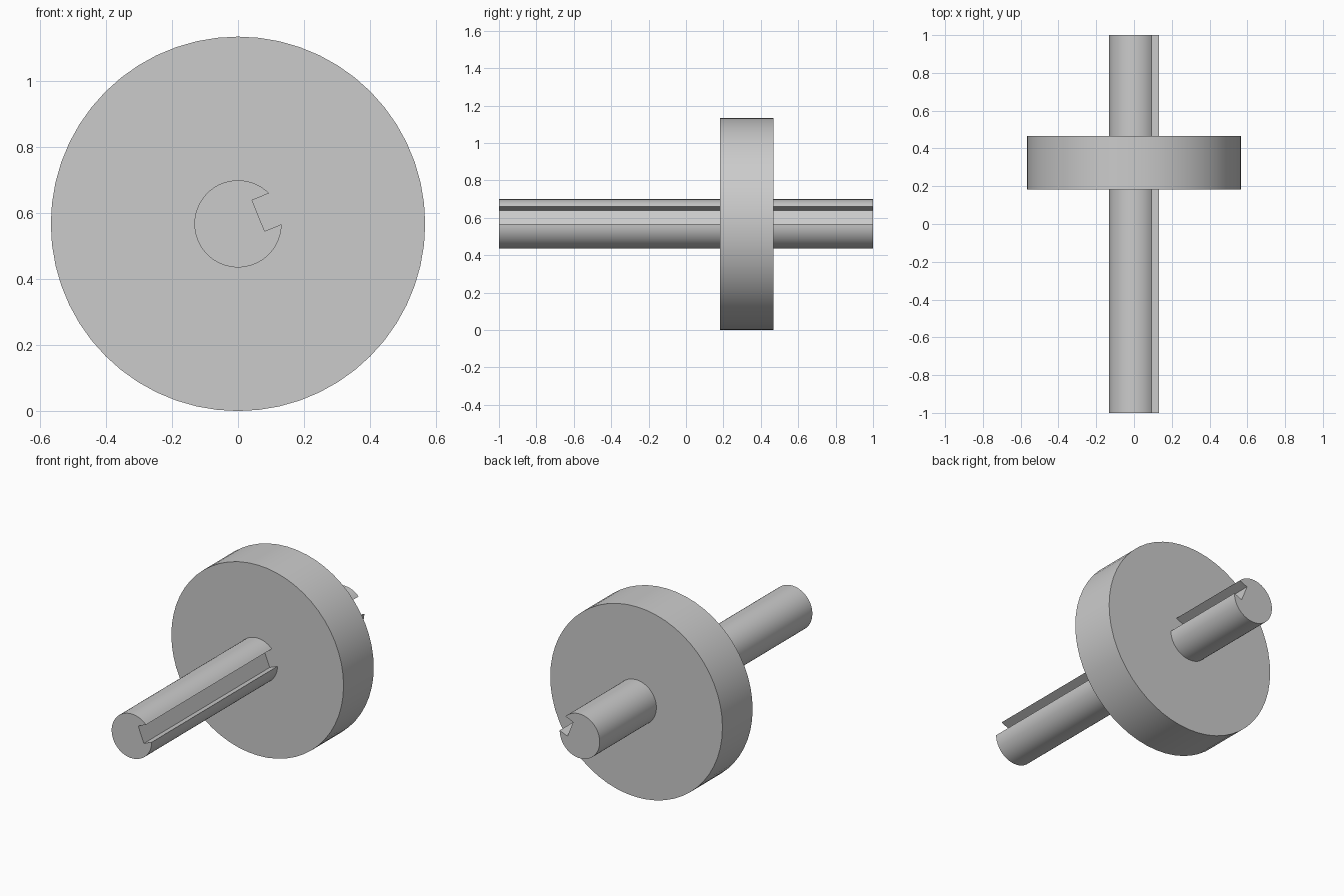
import bpy
import bmesh
import math

AXIS_Z = 0.567
SLOT_ANGLE = math.radians(22)

if "Cube" in bpy.data.objects:
    bpy.data.objects.remove(bpy.data.objects["Cube"])

# Single plain grey finish
grey = bpy.data.materials.new("plain_grey")
grey.use_nodes = True
grey.diffuse_color = (0.6, 0.6, 0.6, 1)
grey.node_tree.nodes["Principled BSDF"].inputs["Base Color"].default_value = (0.6, 0.6, 0.6, 1)


def extrude_along_y(name, profile, y_start, y_end):
    """Extrude an (x, z) outline around the axis from y_start to y_end."""
    bm = bmesh.new()
    face = bm.faces.new([bm.verts.new((x, y_start, AXIS_Z + z)) for x, z in profile])
    result = bmesh.ops.extrude_face_region(bm, geom=[face], use_keep_orig=True)
    moved = [v for v in result["geom"] if isinstance(v, bmesh.types.BMVert)]
    bmesh.ops.translate(bm, verts=moved, vec=(0, y_end - y_start, 0))
    bmesh.ops.recalc_face_normals(bm, faces=bm.faces)
    mesh = bpy.data.meshes.new(name)
    bm.to_mesh(mesh)
    bm.free()
    mesh.materials.append(grey)
    obj = bpy.data.objects.new(name, mesh)
    bpy.context.collection.objects.link(obj)
    bpy.ops.object.select_all(action="DESELECT")
    obj.select_set(True)
    bpy.context.view_layer.objects.active = obj
    bpy.ops.object.shade_smooth_by_angle(angle=math.radians(30))
    return obj


def arc(radius, start, end, steps):
    angles = [start + (end - start) * i / steps for i in range(steps + 1)]
    return [(radius * math.cos(a), radius * math.sin(a)) for a in angles]


# Wheel disc
extrude_along_y("wheel_disc", arc(0.567, 0, math.tau, 56)[:-1], 0.183, 0.467)

# Shaft with a square keyway running its full length
radius, floor, half_width = 0.132, 0.0665, 0.0505
half_angle = math.asin(half_width / radius)
outline = arc(radius, SLOT_ANGLE + half_angle, SLOT_ANGLE + math.tau - half_angle, 44)
c, s = math.cos(SLOT_ANGLE), math.sin(SLOT_ANGLE)
for side in (-half_width, half_width):
    outline.append((floor * c - side * s, floor * s + side * c))
extrude_along_y("keyed_shaft", outline, -1, 1)
